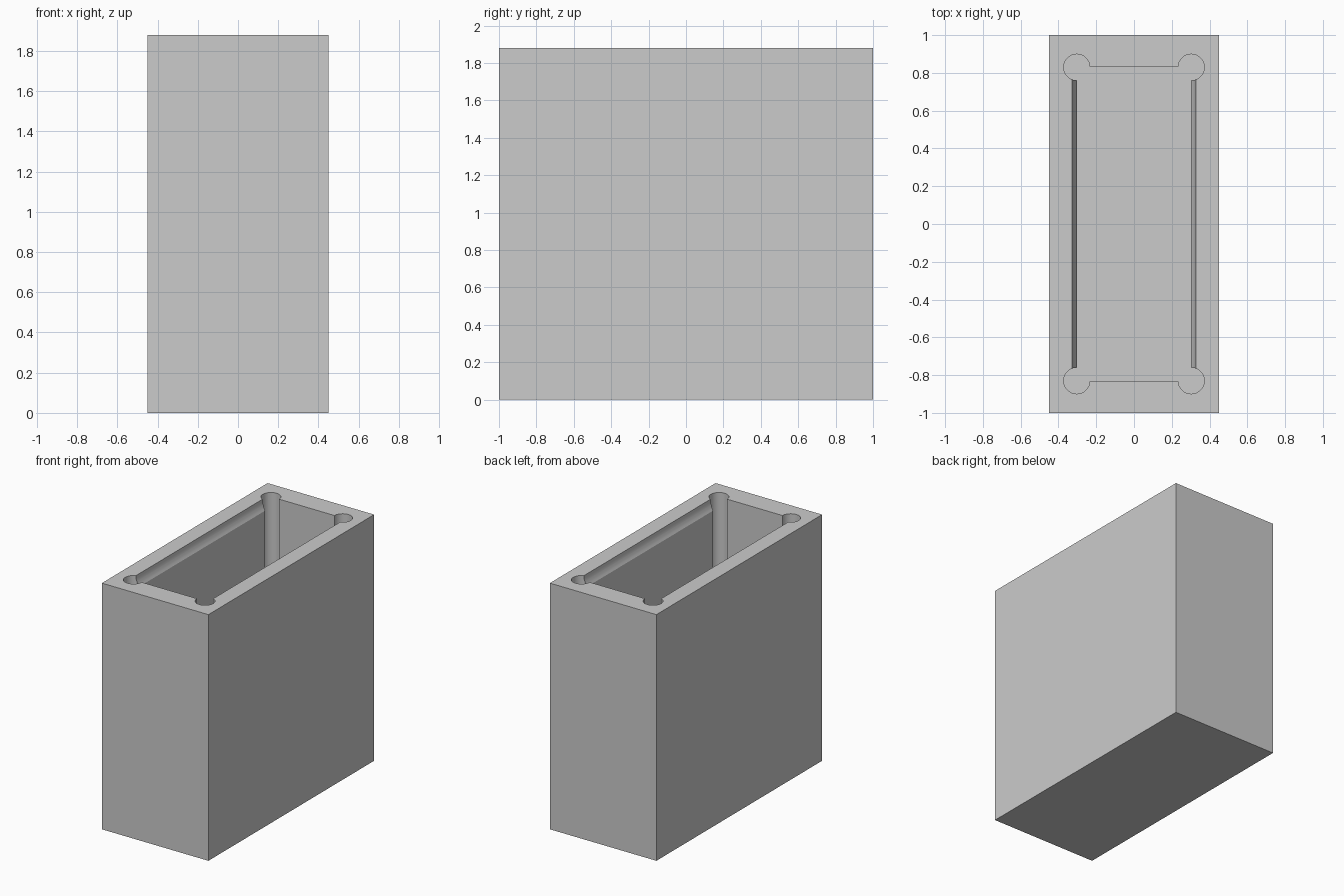
import bpy, bmesh, math

old = bpy.data.objects.get("Cube")
if old:
    bpy.data.objects.remove(old, do_unlink=True)

WIDTH, DEPTH, HEIGHT = 0.90, 2.0, 1.88
CAV_X, CAV_Y, FLOOR = 0.303, 0.83, 0.15   # cavity half sizes and floor level
RELIEF_R = 0.069                          # round corner reliefs
GROOVE, GROOVE_H = 0.024, 0.08            # hollowed edge along the long walls

grey = bpy.data.materials.new("plain_grey")
grey.use_nodes = True
colour = (0.6, 0.6, 0.6, 1)
grey.diffuse_color = colour
grey.node_tree.nodes["Principled BSDF"].inputs["Base Color"].default_value = colour


def add_object(name, bm):
    bmesh.ops.recalc_face_normals(bm, faces=bm.faces[:])
    mesh = bpy.data.meshes.new(name)
    bm.to_mesh(mesh)
    bm.free()
    mesh.materials.append(grey)
    obj = bpy.data.objects.new(name, mesh)
    bpy.context.collection.objects.link(obj)
    return obj


def prism(name, points, direction):
    """Extrude a closed outline along a direction."""
    bm = bmesh.new()
    face = bm.faces.new([bm.verts.new(p) for p in points])
    out = bmesh.ops.extrude_face_region(bm, geom=[face])
    verts = [v for v in out["geom"] if isinstance(v, bmesh.types.BMVert)]
    bmesh.ops.translate(bm, verts=verts, vec=direction)
    return add_object(name, bm)


# Solid outer block
w, d = WIDTH / 2, DEPTH / 2
block = prism("open_box", [(-w, -d, 0), (w, -d, 0), (w, d, 0), (-w, d, 0)], (0, 0, HEIGHT))

# Cavity section: straight walls with a shallow concave hollow under the rim
radius = (GROOVE ** 2 + GROOVE_H ** 2) / (2 * GROOVE)
sweep = math.asin(GROOVE_H / radius)
half = [(CAV_X, FLOOR)]
for i in range(9):
    a = sweep * (1 - i / 8)
    half.append((CAV_X + GROOVE - radius * (1 - math.cos(a)), HEIGHT - radius * math.sin(a)))
half.append((CAV_X + GROOVE, HEIGHT + 0.1))
section = half + [(-x, z) for x, z in reversed(half)]
cutters = [prism("cavity_cutter", [(x, -CAV_Y, z) for x, z in section], (0, 2 * CAV_Y, 0))]

# Round reliefs at the four cavity corners
for sx in (-1, 1):
    for sy in (-1, 1):
        ring = [(sx * CAV_X + RELIEF_R * math.cos(t * math.tau / 48),
                 sy * CAV_Y + RELIEF_R * math.sin(t * math.tau / 48), FLOOR) for t in range(48)]
        cutters.append(prism("corner_relief_cutter", ring, (0, 0, HEIGHT)))

# Cut the block
for cutter in cutters:
    cutter.hide_render = True
    mod = block.modifiers.new("cut", "BOOLEAN")
    mod.operation = "DIFFERENCE"
    mod.solver = "EXACT"
    mod.object = cutter

bpy.context.view_layer.objects.active = block
block.select_set(True)
for mod in list(block.modifiers):
    bpy.ops.object.modifier_apply(modifier=mod.name)
for cutter in cutters:
    bpy.data.objects.remove(cutter, do_unlink=True)

bpy.ops.object.shade_smooth_by_angle(angle=math.radians(25))
